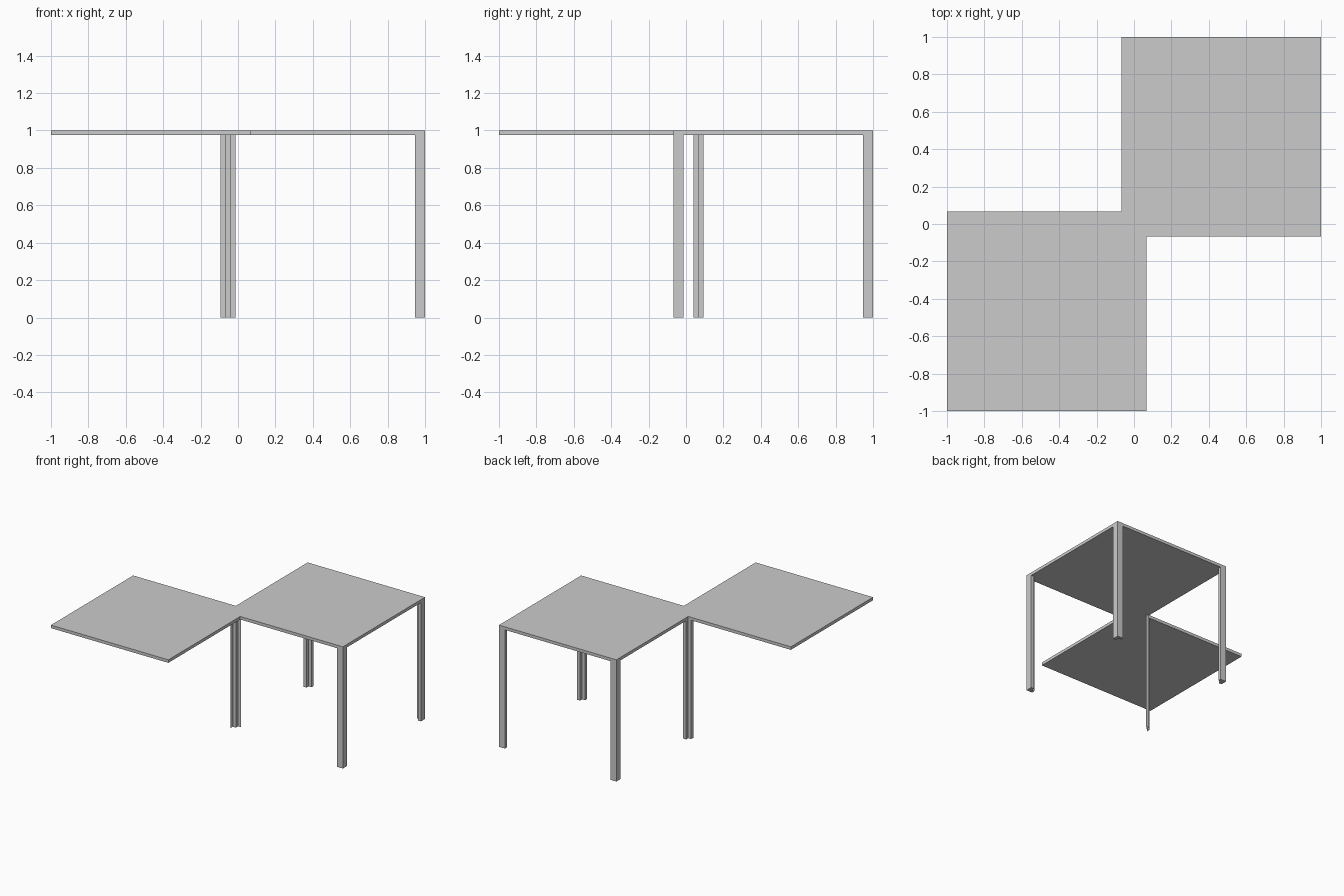
import bpy, bmesh

if "Cube" in bpy.data.objects:
    bpy.data.objects.remove(bpy.data.objects["Cube"])

E = 0.067      # overlap of the two squares past the centre
ARM = 0.054    # length of each leg flange
T = 0.027      # flange thickness
Z = 0.975      # underside of the top


def finish(name, bm):
    mesh = bpy.data.meshes.new(name)
    bm.to_mesh(mesh)
    bm.free()
    obj = bpy.data.objects.new(name, mesh)
    bpy.context.collection.objects.link(obj)
    return obj


def prism(name, outline, z0, z1):
    bm = bmesh.new()
    face = bm.faces.new([bm.verts.new((x, y, z0)) for x, y in outline])
    up = bmesh.ops.extrude_face_region(bm, geom=[face], use_keep_orig=True)
    moved = [g for g in up["geom"] if isinstance(g, bmesh.types.BMVert)]
    bmesh.ops.translate(bm, vec=(0, 0, z1 - z0), verts=moved)
    bmesh.ops.recalc_face_normals(bm, faces=bm.faces)
    return finish(name, bm)


def sheet(name, path, z0, z1):
    bm = bmesh.new()
    low = [bm.verts.new((x, y, z0)) for x, y in path]
    high = [bm.verts.new((x, y, z1)) for x, y in path]
    for i in range(len(path) - 1):
        bm.faces.new((low[i], low[i + 1], high[i + 1], high[i]))
    return finish(name, bm)


# Two square tops joined into one stepped slab
prism("table_top", [(-1, -1), (E, -1), (E, -E), (1, -E),
                    (1, 1), (-E, 1), (-E, E), (-1, E)], Z, 1)

# Angle-section legs flush with the outer corners: corner and inward direction
angle = [(0, 0), (ARM, 0), (ARM, T), (T, T), (T, ARM), (0, ARM)]
for name, cx, cy, dx, dy in [("front_right_leg", 1, -E, -1, 1),
                             ("back_right_leg", 1, 1, -1, -1),
                             ("back_left_leg", -E, 1, 1, -1)]:
    prism(name, [(cx + dx * u, cy + dy * v) for u, v in angle], 0, Z)

# Thin folded leg under the inside corner
step = [(-T, -T), (-T, 0), (0, 0), (0, T), (T, T)]
sheet("inner_corner_leg", [(-E + u, E + v) for u, v in step], 0, Z)
